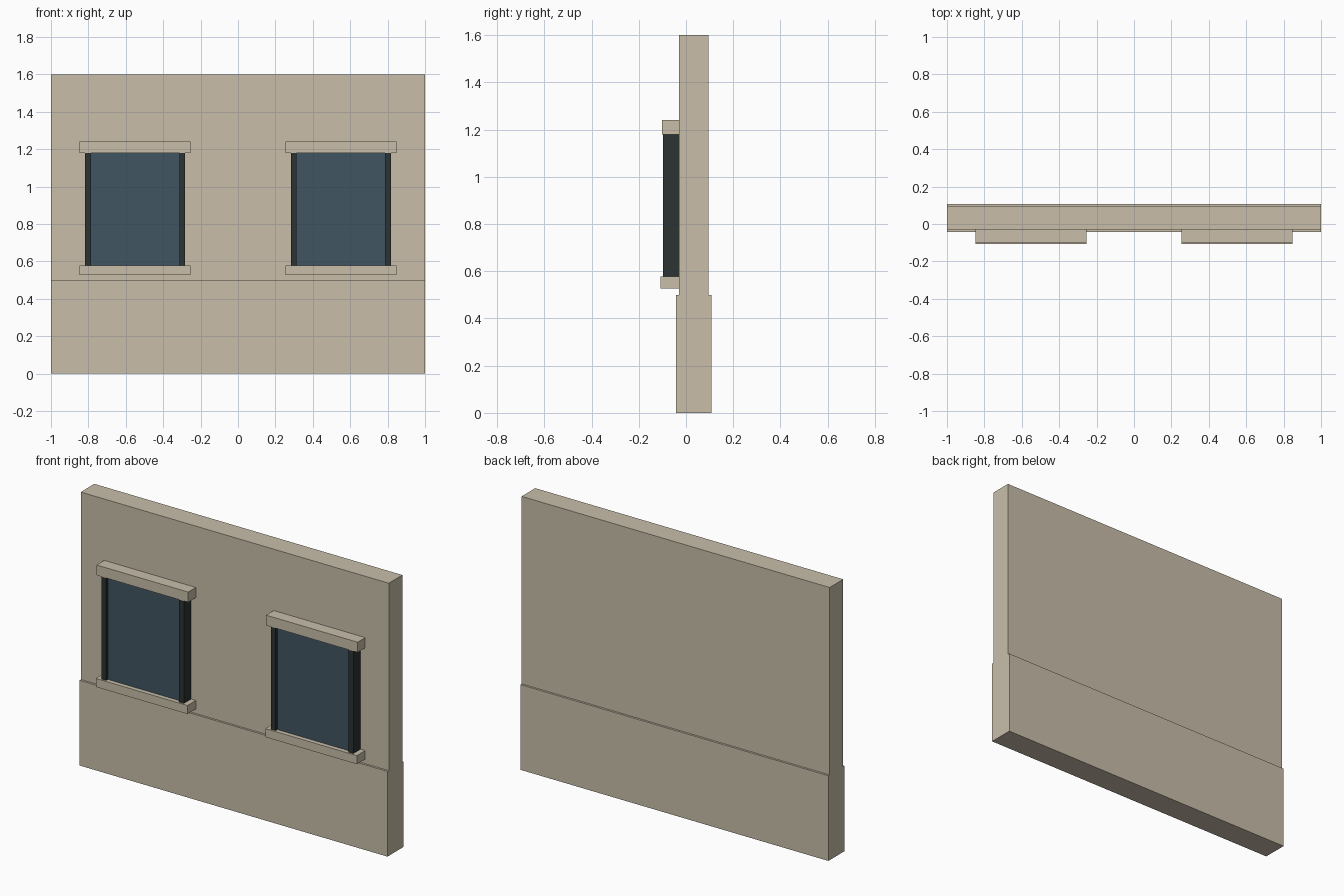
import bpy
import bmesh

cube = bpy.data.objects.get("Cube")
if cube:
    bpy.data.objects.remove(cube, do_unlink=True)


def material(name, rgb):
    mat = bpy.data.materials.new(name)
    mat.use_nodes = True
    mat.diffuse_color = (*rgb, 1)
    mat.node_tree.nodes["Principled BSDF"].inputs["Base Color"].default_value = (*rgb, 1)
    return mat


stone = material("beige_stone", (0.578, 0.515, 0.402))
frame = material("dark_frame", (0.025, 0.033, 0.032))
pane = material("blue_glass", (0.051, 0.089, 0.122))


def add_object(name, bm, mat):
    mesh = bpy.data.meshes.new(name)
    bmesh.ops.recalc_face_normals(bm, faces=bm.faces)
    bm.to_mesh(mesh)
    bm.free()
    mesh.materials.append(mat)
    obj = bpy.data.objects.new(name, mesh)
    bpy.context.collection.objects.link(obj)
    return obj


def box(name, xs, ys, zs, mat):
    """Box spanning the given (low, high) pairs."""
    bm = bmesh.new()
    bmesh.ops.create_cube(bm, size=1)
    for v in bm.verts:
        v.co = [span[0] if c < 0 else span[1] for c, span in zip(v.co, (xs, ys, zs))]
    return add_object(name, bm, mat)


# Wall with a thicker base course, extruded from its side profile
front, back, step = -0.03, 0.096, 0.012
base_top, top = 0.5, 1.6
profile = [(front - step, 0), (back + step, 0), (back + step, base_top),
           (back, base_top), (back, top), (front, top),
           (front, base_top), (front - step, base_top)]
bm = bmesh.new()
face = bm.faces.new([bm.verts.new((-1, y, z)) for y, z in profile])
side = bmesh.ops.extrude_face_region(bm, geom=[face])
bmesh.ops.translate(bm, vec=(2, 0, 0),
                    verts=[g for g in side["geom"] if isinstance(g, bmesh.types.BMVert)])
add_object("wall", bm, stone)

# Two windows: lintel, sill, side jambs and a recessed pane
sill_top, lintel_bottom = 0.577, 1.18
opening = (sill_top, lintel_bottom)
for label, cx in (("right", -0.55), ("left", 0.55)):
    ledge = (cx - 0.297, cx + 0.297)
    box(f"{label}_window_lintel", ledge, (-0.101, front), (lintel_bottom, 1.24), stone)
    box(f"{label}_window_sill", ledge, (-0.108, front), (0.527, sill_top), stone)
    for s, part in ((-1, "right"), (1, "left")):
        xs = sorted((cx + s * 0.237, cx + s * 0.267))
        box(f"{label}_window_{part}_jamb", xs, (-0.098, front), opening, frame)
    box(f"{label}_window_glass", (cx - 0.237, cx + 0.237), (-0.082, front), opening, pane)
